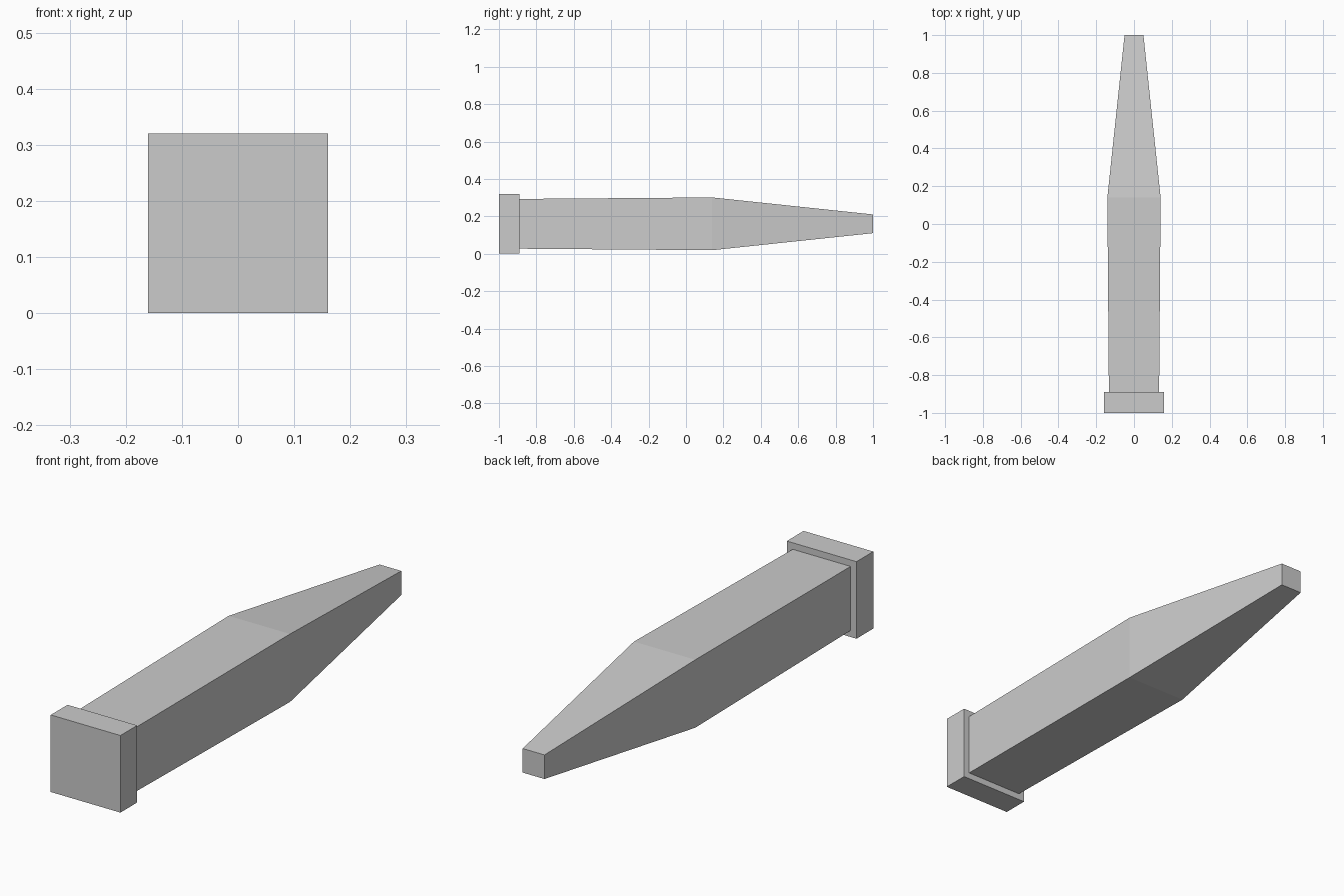
import bpy
import bmesh

cube = bpy.data.objects.get("Cube")
if cube:
    bpy.data.objects.remove(cube, do_unlink=True)

CENTRE_Z = 0.16

# Single plain grey
grey = bpy.data.materials.new("light grey")
grey.use_nodes = True
colour = (0.6, 0.6, 0.6, 1)
grey.diffuse_color = colour
grey.node_tree.nodes["Principled BSDF"].inputs["Base Color"].default_value = colour


def square_loft(name, stations):
    """Loft square sections, given as (y, half width), into a closed solid."""
    bm = bmesh.new()
    corners = [(-1, -1), (1, -1), (1, 1), (-1, 1)]
    rings = [[bm.verts.new((sx * h, y, CENTRE_Z + sz * h)) for sx, sz in corners]
             for y, h in stations]
    for a, b in zip(rings, rings[1:]):
        for i in range(4):
            j = (i + 1) % 4
            bm.faces.new((a[i], a[j], b[j], b[i]))
    bm.faces.new(rings[0])
    bm.faces.new(rings[-1])
    bmesh.ops.recalc_face_normals(bm, faces=bm.faces)
    mesh = bpy.data.meshes.new(name)
    bm.to_mesh(mesh)
    bm.free()
    mesh.materials.append(grey)
    obj = bpy.data.objects.new(name, mesh)
    bpy.context.collection.objects.link(obj)
    return obj


# Flat square head
square_loft("head", [(-1, 0.16), (-0.89, 0.16)])

# Slightly flared shank running into a tapered, blunt tip
square_loft("shank", [(-0.89, 0.133), (0.14, 0.141), (1, 0.05)])
